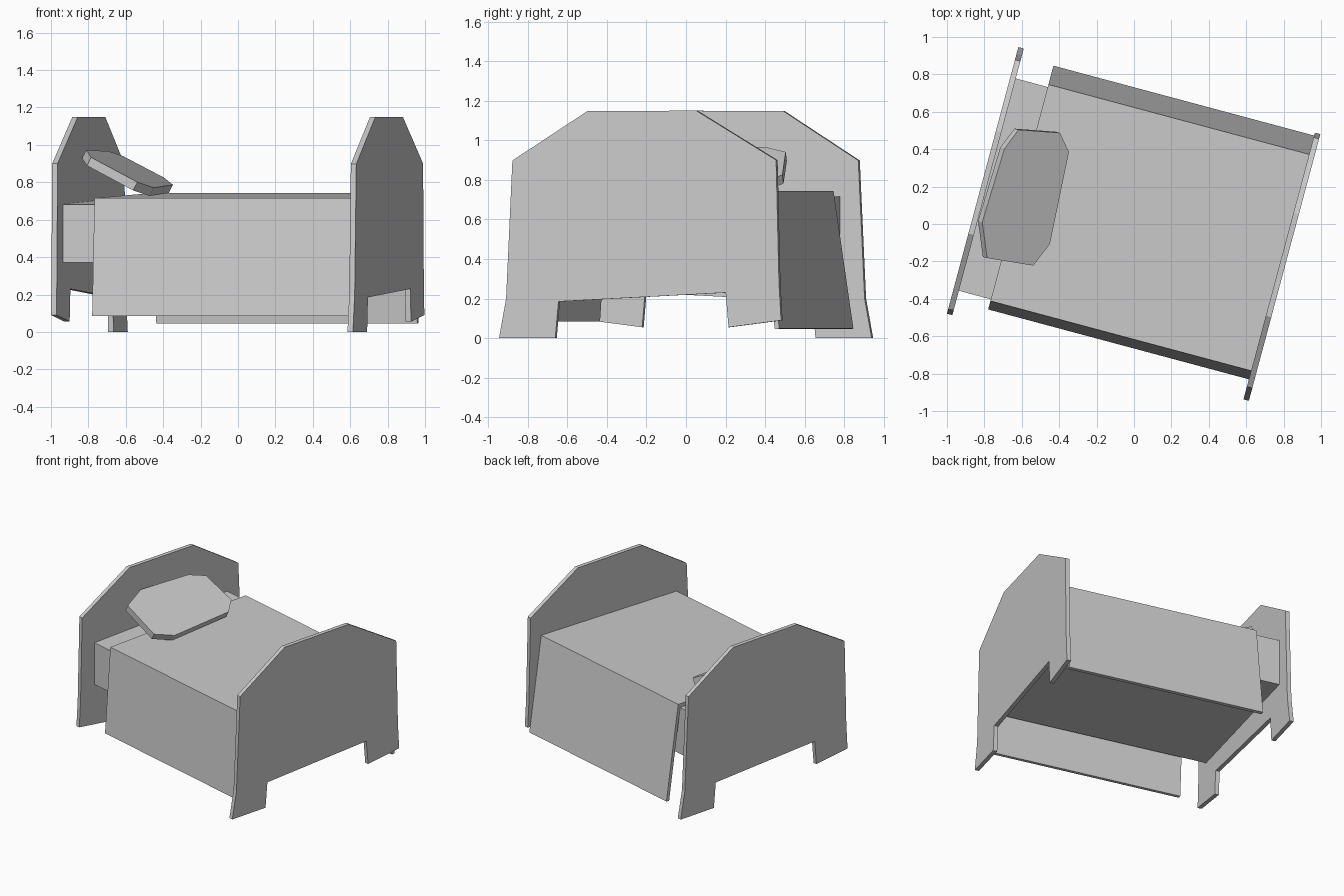
import bpy, bmesh
from math import radians
from mathutils import Matrix

if "Cube" in bpy.data.objects:
    bpy.data.objects.remove(bpy.data.objects["Cube"])

TURN = Matrix.Rotation(radians(-15), 4, 'Z')   # whole bed is turned on the floor


def prism(name, outline, offset, matrix):
    """Extrude a closed outline of 3D points by offset, then place it."""
    bm = bmesh.new()
    face = bm.faces.new([bm.verts.new(p) for p in outline])
    new = bmesh.ops.extrude_face_region(bm, geom=[face])['geom']
    bmesh.ops.translate(bm, vec=offset,
                        verts=[v for v in new if isinstance(v, bmesh.types.BMVert)])
    bmesh.ops.recalc_face_normals(bm, faces=bm.faces)
    mesh = bpy.data.meshes.new(name)
    bm.to_mesh(mesh)
    bm.free()
    obj = bpy.data.objects.new(name, mesh)
    obj.matrix_world = matrix
    bpy.context.collection.objects.link(obj)
    return obj


def along_bed(name, profile, start, end, matrix=TURN):
    """Cross-section (across, height) extruded along the bed's length."""
    return prism(name, [(start, t, z) for t, z in profile], (end - start, 0, 0), matrix)


# Head and foot boards: the same crooked panel, turned half way round
board = [(-0.754, 0), (-0.46, 0), (-0.443, 0.185), (0.432, 0.23), (0.447, 0.055),
         (0.722, 0.09), (0.711, 0.28), (0.696, 0.9), (0.278, 1.15), (-0.291, 1.148),
         (-0.684, 0.898), (-0.717, 0.2)]
along_bed("footboard", board, 0.808, 0.838)
along_bed("headboard", board, 0.812, 0.842, TURN @ Matrix.Rotation(radians(180), 4, 'Z'))

# Mattress with a slightly tilted top
along_bed("mattress", [(-0.587, 0.37), (0.588, 0.37), (0.588, 0.715), (-0.587, 0.682)],
          -0.816, 0.81)

# Blanket folded over the mattress, flaring outwards at both sides
along_bed("blanket", [(-0.643, 0.085), (-0.596, 0.715), (0.602, 0.743), (0.706, 0.048),
                      (0.682, 0.045), (0.585, 0.71), (-0.58, 0.68), (-0.62, 0.085)],
          -0.635, 0.81)

# Pillow: irregular octagonal slab leaning on the headboard
octagon = [(-0.147, 0.327), (0.10, 0.368), (0.182, 0.282), (0.215, -0.22),
           (0.152, -0.354), (-0.13, -0.379), (-0.215, -0.2), (-0.2, 0.21)]
prism("pillow", [(p, q, 0) for p, q in octagon], (0, 0, 0.05),
      TURN @ Matrix.Translation((-0.62, 0, 0.828)) @ Matrix.Rotation(radians(28), 4, 'Y'))
